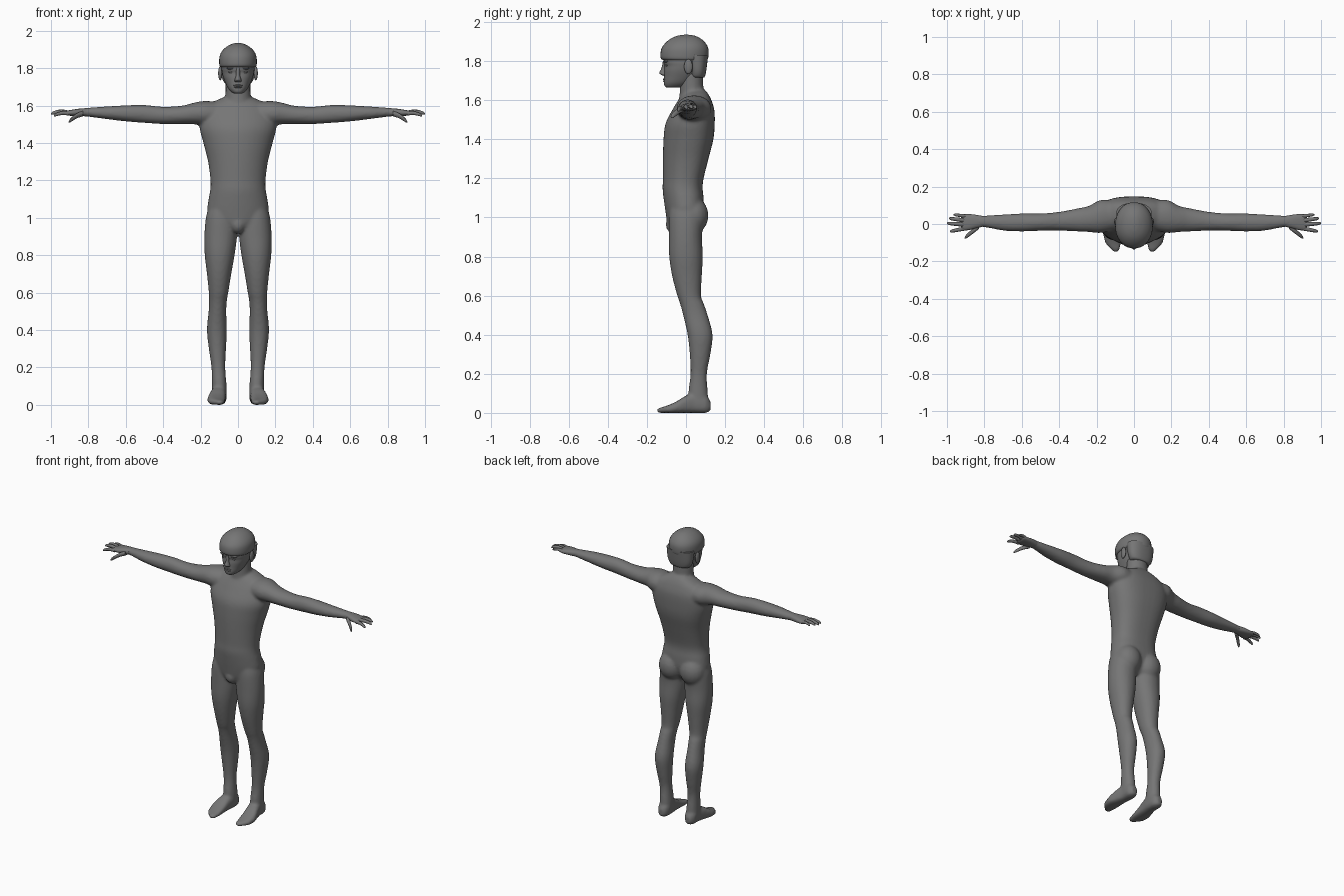
import bpy, bmesh, math
from mathutils import Matrix

grey = bpy.data.materials.new("plain grey")
grey.diffuse_color = (0.18, 0.18, 0.18, 1)


def catmull(rows, steps):
    """Smoothly resample a list of equal-length rows."""
    out = []
    for i in range(len(rows) - 1):
        quad = (rows[max(i - 1, 0)], rows[i], rows[i + 1], rows[min(i + 2, len(rows) - 1)])
        for s in range(steps):
            t = s / steps
            out.append([b + 0.5 * t * (c - a + t * (2 * a - 5 * b + 4 * c - d + t * (3 * (b - c) + d - a)))
                        for a, b, c, d in zip(*quad)])
    out.append(list(rows[-1]))
    return out


def loft(bm, axis, rows, p=2.0, pf=None, n=28, steps=4, side=1):
    """Skin rounded rings; each row is position, two centres, two radii."""
    rings = []
    for t, ca, cb, ra, rb in catmull(rows, steps):
        ring = []
        for k in range(n):
            ang = 2 * math.pi * k / n
            c, s = math.cos(ang), math.sin(ang)
            e = 2 / (pf if pf and s < 0 else p)
            a = ca + math.copysign(abs(c) ** e, c) * ra
            b = cb + math.copysign(abs(s) ** e, s) * rb
            x, y, z = {"x": (t, a, b), "y": (a, t, b), "z": (a, b, t)}[axis]
            ring.append(bm.verts.new((x * side, y, z)))
        rings.append(ring)
    faces = [bm.faces.new(rings[0]), bm.faces.new(rings[-1])]
    for r0, r1 in zip(rings, rings[1:]):
        for k in range(n):
            j = (k + 1) % n
            faces.append(bm.faces.new((r0[k], r0[j], r1[j], r1[k])))
    bmesh.ops.recalc_face_normals(bm, faces=faces)


def span(rows):
    """Rows of height, half width, front y, back y turned into loft rows."""
    return [(z, 0, (f + b) / 2, w, (b - f) / 2) for z, w, f, b in rows]


def blob(bm, centre, radii):
    m = Matrix.Translation(centre) @ Matrix.Diagonal((*radii, 1))
    bmesh.ops.create_uvsphere(bm, u_segments=20, v_segments=12, radius=1, matrix=m)


def finish(name, bm):
    mesh = bpy.data.meshes.new(name)
    bm.to_mesh(mesh)
    bm.free()
    mesh.materials.append(grey)
    obj = bpy.data.objects.new(name, mesh)
    bpy.context.collection.objects.link(obj)
    bpy.context.view_layer.objects.active = obj
    bpy.ops.object.select_all(action="DESELECT")
    obj.select_set(True)
    bpy.ops.object.shade_smooth_by_angle(angle=math.radians(50))
    return obj


# Body: torso, neck, limbs and feet, fused into one skin
bm = bmesh.new()
loft(bm, "z", span([
    (.93, .06, -.08, .04), (.97, .13, -.095, .07), (1.03, .163, -.105, .09), (1.1, .157, -.115, .09),
    (1.15, .148, -.12, .085), (1.2, .147, -.118, .09), (1.3, .16, -.118, .115), (1.4, .185, -.115, .14),
    (1.48, .205, -.105, .147), (1.55, .2, -.07, .145), (1.6, .165, -.04, .13),
    (1.63, .11, -.02, .115), (1.65, .06, 0, .1)]), p=2.6, pf=1.9, n=40)
loft(bm, "z", span([(1.56, .1, -.04, .11), (1.61, .075, -.035, .1), (1.65, .067, -.032, .09),
                    (1.74, .067, -.03, .088)]))
blob(bm, (0, -.062, .965), (.042, .042, .05))

ARM = [(.1, .045, 1.55, .08, .07), (.18, .04, 1.558, .088, .066), (.24, .027, 1.557, .07, .057),
       (.3, .022, 1.55, .062, .049), (.4, .015, 1.547, .05, .046), (.5, .01, 1.555, .046, .048),
       (.6, .008, 1.558, .048, .043), (.7, .008, 1.561, .043, .034), (.8, .014, 1.564, .031, .024),
       (.84, .014, 1.563, .033, .021)]
LEG = [(.04, .1, .07, .04, .045), (.1, .1, .062, .039, .05), (.2, .105, .065, .037, .042),
       (.3, .11, .072, .046, .053), (.4, .113, .072, .053, .064), (.5, .11, .048, .047, .063),
       (.56, .107, .03, .048, .061), (.6, .104, .016, .052, .061), (.7, .101, .005, .065, .076),
       (.8, .098, 0, .08, .086), (.9, .093, -.003, .087, .085), (1, .09, 0, .082, .088),
       (1.06, .085, 0, .07, .08)]
FOOT = [(.126, .1, .035, .018, .025), (.1, .1, .045, .036, .045), (.05, .1, .05, .039, .05),
        (0, .108, .044, .043, .044), (-.05, .115, .029, .048, .029), (-.1, .112, .018, .042, .018),
        (-.135, .1, .013, .024, .013), (-.15, .097, .011, .01, .009)]
for side in (-1, 1):
    loft(bm, "x", ARM, p=2.1, side=side)
    loft(bm, "z", LEG, p=2.1, side=side)
    loft(bm, "y", FOOT, p=2.8, side=side)
    blob(bm, (.078 * side, .035, 1.01), (.085, .08, .095))   # buttock
body = finish("body", bm)
skin = body.modifiers.new("fuse", "REMESH")
skin.mode = "VOXEL"
skin.voxel_size = .009
skin.use_smooth_shade = True
relax = body.modifiers.new("relax", "SMOOTH")
relax.factor = .5
relax.iterations = 5

# Hands: palm, four fingers and a thumb; base point, tip point, radius
DIGITS = [((.90, .042, 1.562), (.965, .05, 1.558), .009),
          ((.91, .02, 1.563), (.99, .03, 1.56), .0105),
          ((.91, -.003, 1.562), (1.0, .004, 1.556), .011),
          ((.905, -.024, 1.557), (.985, -.04, 1.545), .0105),
          ((.83, -.012, 1.556), (.905, -.074, 1.512), .014)]
for label, side in (("left", 1), ("right", -1)):
    bm = bmesh.new()
    loft(bm, "x", [(.81, .014, 1.564, .029, .021), (.85, .013, 1.563, .037, .02),
                   (.885, .01, 1.561, .043, .017), (.915, .009, 1.56, .042, .012),
                   (.925, .009, 1.56, .034, .007)], p=2.4, n=20, side=side)
    for a, b, r in DIGITS:
        rows = []
        for t, k in ((0, 1.1), (.4, 1), (.8, .85), (.95, .55), (1, .15)):
            x, y, z = (u + (v - u) * t for u, v in zip(a, b))
            z += .008 * math.sin(math.pi * t)
            rows.append((x, y, z, r * k, r * k))
        loft(bm, "x", rows, n=10, steps=2, side=side)
    finish(label + "_hand", bm)

# Head with brow, eyes, nose and lips
bm = bmesh.new()
loft(bm, "z", span([
    (1.665, .024, -.1, -.03), (1.672, .036, -.109, 0), (1.69, .052, -.113, .03), (1.72, .067, -.112, .06),
    (1.75, .079, -.112, .08), (1.775, .085, -.11, .09), (1.8, .088, -.116, .1), (1.86, .088, -.112, .102),
    (1.9, .066, -.085, .08)]), p=2.2, n=36)
loft(bm, "z", [(1.725, 0, -.108, .014, .008), (1.733, 0, -.113, .019, .019),
               (1.742, 0, -.114, .016, .022), (1.765, 0, -.11, .01, .015),
               (1.8, 0, -.108, .011, .01)], n=16)
blob(bm, (0, -.109, 1.707), (.024, .009, .005))
blob(bm, (0, -.108, 1.698), (.021, .009, .005))
for side in (-1, 1):
    blob(bm, (.034 * side, -.096, 1.779), (.016, .01, .007))
    blob(bm, (.036 * side, -.1, 1.799), (.026, .014, .007))
finish("head", bm)

# Hair cap and nape
bm = bmesh.new()
loft(bm, "z", span([
    (1.805, .093, -.118, .108), (1.818, .1, -.13, .114), (1.86, .099, -.127, .115), (1.89, .086, -.108, .102),
    (1.915, .06, -.078, .076), (1.93, .03, -.042, .044), (1.935, .008, -.01, .012)]), p=2.1, n=36)
loft(bm, "z", span([(1.715, .06, .025, .092), (1.725, .075, .02, .098), (1.76, .088, .015, .105),
                    (1.83, .095, 0, .113)]), p=2.3)
finish("hair", bm)

# Ears
for label, side in (("left", 1), ("right", -1)):
    bm = bmesh.new()
    blob(bm, (.095 * side, .012, 1.772), (.011, .022, .038))
    finish(label + "_ear", bm)
